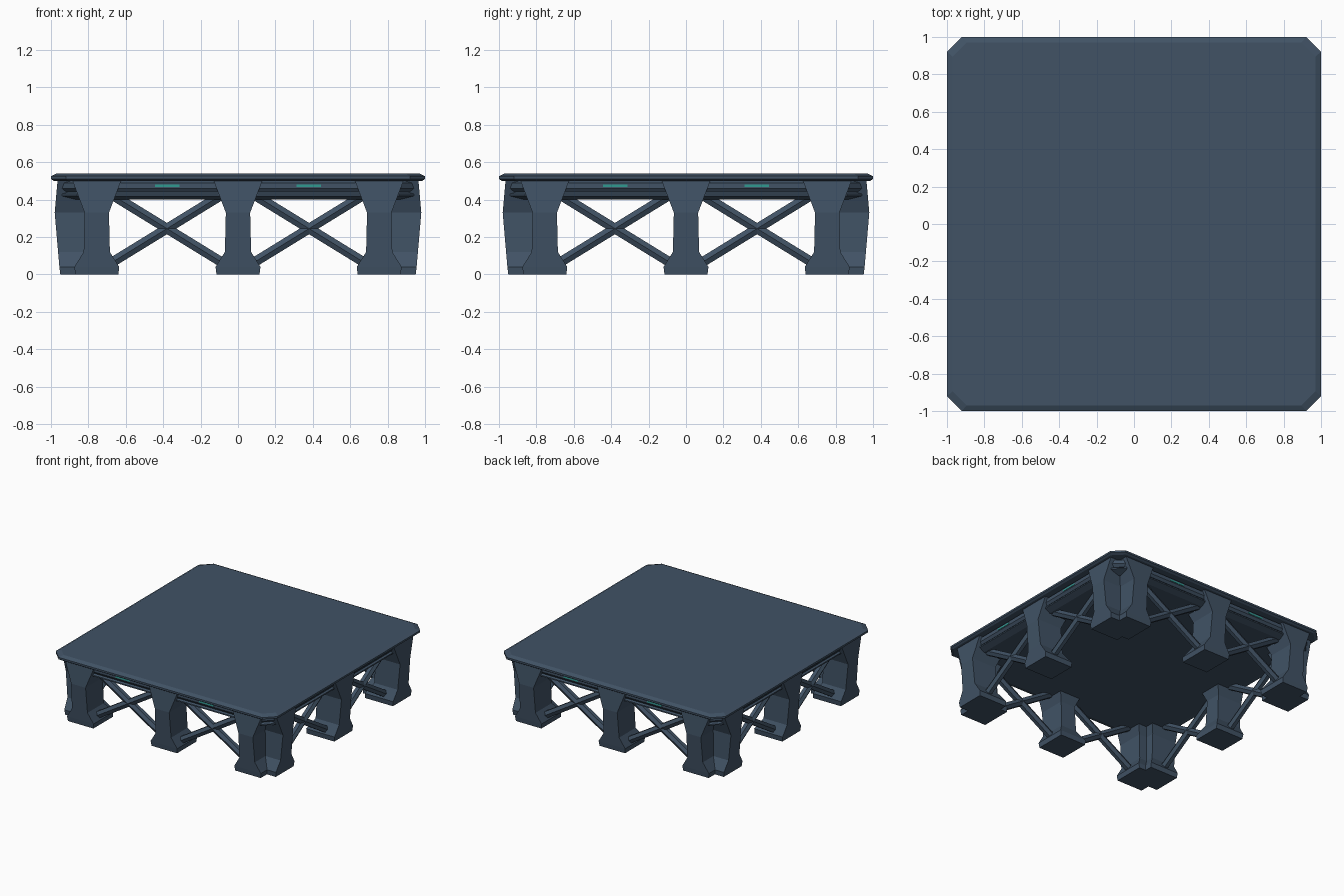
import bpy
import bmesh
import math
from mathutils import Vector, Matrix

cube = bpy.data.objects.get("Cube")
if cube:
    bpy.data.objects.remove(cube, do_unlink=True)


def make_material(name, rgb):
    mat = bpy.data.materials.new(name)
    mat.use_nodes = True
    mat.diffuse_color = (*rgb, 1)
    mat.node_tree.nodes["Principled BSDF"].inputs["Base Color"].default_value = (*rgb, 1)
    return mat


slate = make_material("slate blue metal", (0.052, 0.085, 0.13))
teal = make_material("teal light", (0.03, 0.32, 0.28))


def loft(name, rings, mat, turn=0.0):
    """Join matching rings of points into a closed flat-faced solid."""
    bm = bmesh.new()
    loops = [[bm.verts.new(p) for p in ring] for ring in rings]
    count = len(loops[0])
    for low, high in zip(loops, loops[1:]):
        for i in range(count):
            j = (i + 1) % count
            bm.faces.new((low[i], low[j], high[j], high[i]))
    bm.faces.new(loops[0][::-1])
    bm.faces.new(loops[-1])
    bmesh.ops.recalc_face_normals(bm, faces=bm.faces)
    bm.transform(Matrix.Rotation(turn, 4, "Z"))
    mesh = bpy.data.meshes.new(name)
    bm.to_mesh(mesh)
    bm.free()
    mesh.materials.append(mat)
    obj = bpy.data.objects.new(name, mesh)
    bpy.context.collection.objects.link(obj)
    return obj


def octagon(half, cut, z):
    """Square outline with clipped corners."""
    a = half - cut
    return [(a, -half, z), (half, -a, z), (half, a, z), (a, half, z),
            (-a, half, z), (-half, a, z), (-half, -a, z), (-a, -half, z)]


def plate(name, profile):
    loft(name, [octagon(h, c, z) for h, c, z in profile], slate)


# Deck, recessed band and lower trim
plate("deck", [(0.985, 0.08, 0.5), (1, 0.08, 0.51), (1, 0.08, 0.525), (0.97, 0.075, 0.54)])
plate("recessed_band", [(0.93, 0.08, 0.44), (0.945, 0.08, 0.46),
                        (0.945, 0.08, 0.49), (0.92, 0.08, 0.505)])
plate("lower_trim", [(0.89, 0.07, 0.4), (0.94, 0.08, 0.42),
                     (0.94, 0.08, 0.43), (0.91, 0.08, 0.45)])

# Leg section by height: z, half width, outer depth, inner depth
LEG = [(0, 0.115, 0.95, 0.7), (0.04, 0.12, 0.955, 0.7), (0.12, 0.07, 0.962, 0.75),
       (0.33, 0.065, 0.98, 0.76), (0.5, 0.13, 0.965, 0.7)]


def leg(name, x, turn):
    rings = [[(x - w, -out, z), (x + w, -out, z), (x + w, -inn, z), (x - w, -inn, z)]
             for z, w, out, inn in LEG]
    loft(name, rings, slate, turn)


def brace(name, start, end, turn):
    """Six-sided diagonal strut."""
    a, b = Vector(start), Vector(end)
    along = (b - a).normalized()
    side = Vector((0, 1, 0))
    up = along.cross(side)
    ring = [side * math.cos(k * math.pi / 3) * 0.03 + up * math.sin(k * math.pi / 3) * 0.03
            for k in range(6)]
    loft(name, [[a + p for p in ring], [b + p for p in ring]], slate, turn)


def light(name, x, turn):
    rings = [[(x - 0.065, y, 0.467), (x + 0.065, y, 0.467),
              (x + 0.065, y, 0.48), (x - 0.065, y, 0.48)] for y in (-0.948, -0.942)]
    loft(name, rings, teal, turn)


# Repeat legs, cross braces and lights on the four sides
for number, side_name in enumerate(("front", "left", "back", "right")):
    turn = number * math.pi / 2
    for place, x in (("first_corner", -0.755), ("middle", 0), ("second_corner", 0.755)):
        leg(f"{side_name}_{place}_leg", x, turn)
    for place, s in (("first", -1), ("second", 1)):
        brace(f"{side_name}_{place}_rising_brace",
              (s * 0.03, -0.85, 0.03), (s * 0.73, -0.85, 0.46), turn)
        brace(f"{side_name}_{place}_falling_brace",
              (s * 0.73, -0.85, 0.03), (s * 0.03, -0.85, 0.46), turn)
        light(f"{side_name}_{place}_light", s * 0.378, turn)
